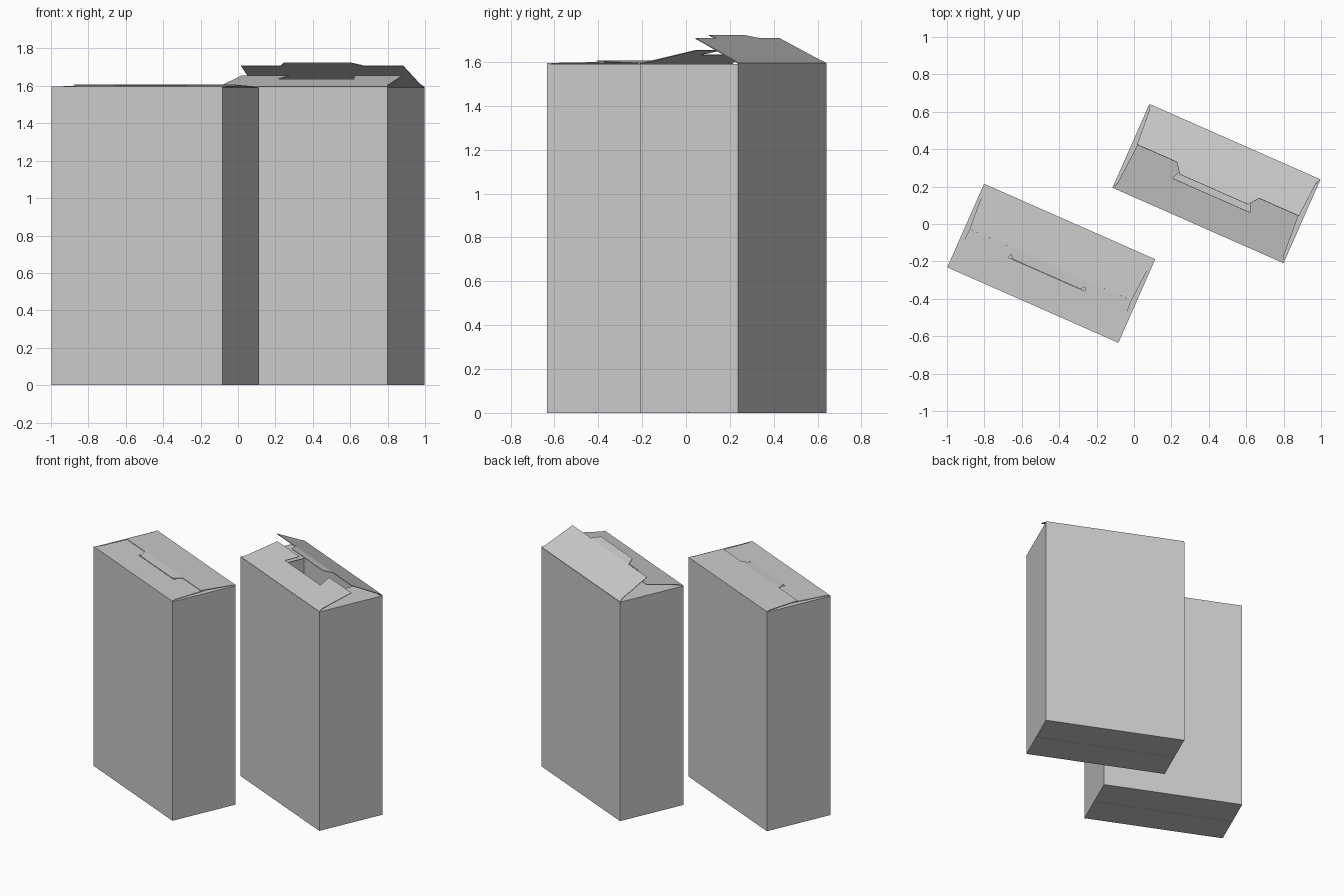
import bpy
from math import sin, cos, radians

if "Cube" in bpy.data.objects:
    bpy.data.objects.remove(bpy.data.objects["Cube"])

L, W, H, T = 0.5, 0.244, 1.594, 0.004   # half length, half width, height, board thickness


def sheet(name, verts, faces, box, offset=0):
    """Thin cardboard sheet placed in the frame of one carton."""
    me = bpy.data.meshes.new(name)
    me.from_pydata(verts, [], faces)
    me.update()
    ob = bpy.data.objects.new(name, me)
    bpy.context.collection.objects.link(ob)
    ob.location = (box["pos"][0], box["pos"][1], 0)
    ob.rotation_euler.z = radians(-23.8)
    mod = ob.modifiers.new("board", 'SOLIDIFY')
    mod.thickness = T
    mod.offset = offset
    return ob


def mirrored(half):
    """Close a half outline (u, depth) across u = 0."""
    return half + [(-u, d) for u, d in reversed(half)]


def flap(name, box, side, half, tilt, z=H, tab=None):
    """Flap hinged on a long edge; side -1 is front, +1 is back."""
    t = radians(tilt)
    verts = [(u, side * (W - d * cos(t)), z + d * sin(t)) for u, d in mirrored(half)]
    faces = [list(range(len(verts)))]
    if tab:                                     # tongue folded off the free edge
        width, length, angle = tab
        i = len(half) - 1
        a = radians(angle)
        _, y, zz = verts[i]
        n = len(verts)
        verts += [(s * width, y - side * length * cos(a), zz + length * sin(a)) for s in (1, -1)]
        faces.append([i + 1, i, n, n + 1])
    return sheet(name, verts, faces, box)


def end_flap(name, box, side, z):
    """Short dust flap hinged on a narrow end."""
    pts = [(L - T, W - T), (L - 0.03, W - 0.012), (L - 0.23, W - 0.03)]
    verts = [(side * u, v, z) for u, v in pts] + [(side * u, -v, z) for u, v in reversed(pts)]
    return sheet(name, verts, [list(range(6))], box)


boxes = [
    dict(name="closed_carton", pos=(-0.4425, -0.21), front=1, back=2.3, tab=-4),
    dict(name="open_carton", pos=(0.441, 0.216), front=12.7, back=27, tab=14),
]

front_outline = [(L, 0), (0.485, 0.03), (0.47, 0.272), (0.19, 0.272), (0.225, 0.18)]
back_outline = [(L, 0), (0.487, 0.03), (0.473, 0.252), (0.24, 0.252)]

for b in boxes:
    n = b["name"]
    # four upright walls
    ring = [(-L, -W), (L, -W), (L, W), (-L, W)]
    verts = [(x, y, z) for z in (T, H - T / 2) for x, y in ring]
    walls = sheet(n + "_walls", verts,
                  [[i, (i + 1) % 4, (i + 1) % 4 + 4, i + 4] for i in range(4)], b, -1)
    walls.modifiers["board"].use_even_offset = True
    # top flaps: slotted front, tongued back
    flap(n + "_front_flap", b, -1, front_outline, b["front"])
    flap(n + "_back_flap", b, 1, back_outline, b["back"], tab=(0.2, 0.055, b["tab"]))
    # bottom flaps meeting at the middle seam
    for side, label in ((-1, "front"), (1, "back")):
        flap(n + "_bottom_" + label, b, side, [(L, 0), (L, W - 0.001)], 0, z=T / 2)
    # dust flaps at both ends, top and bottom
    for side, label in ((-1, "left"), (1, "right")):
        end_flap(n + "_top_dust_flap_" + label, b, side, H - 0.005)
        end_flap(n + "_bottom_dust_flap_" + label, b, side, 0.008)
